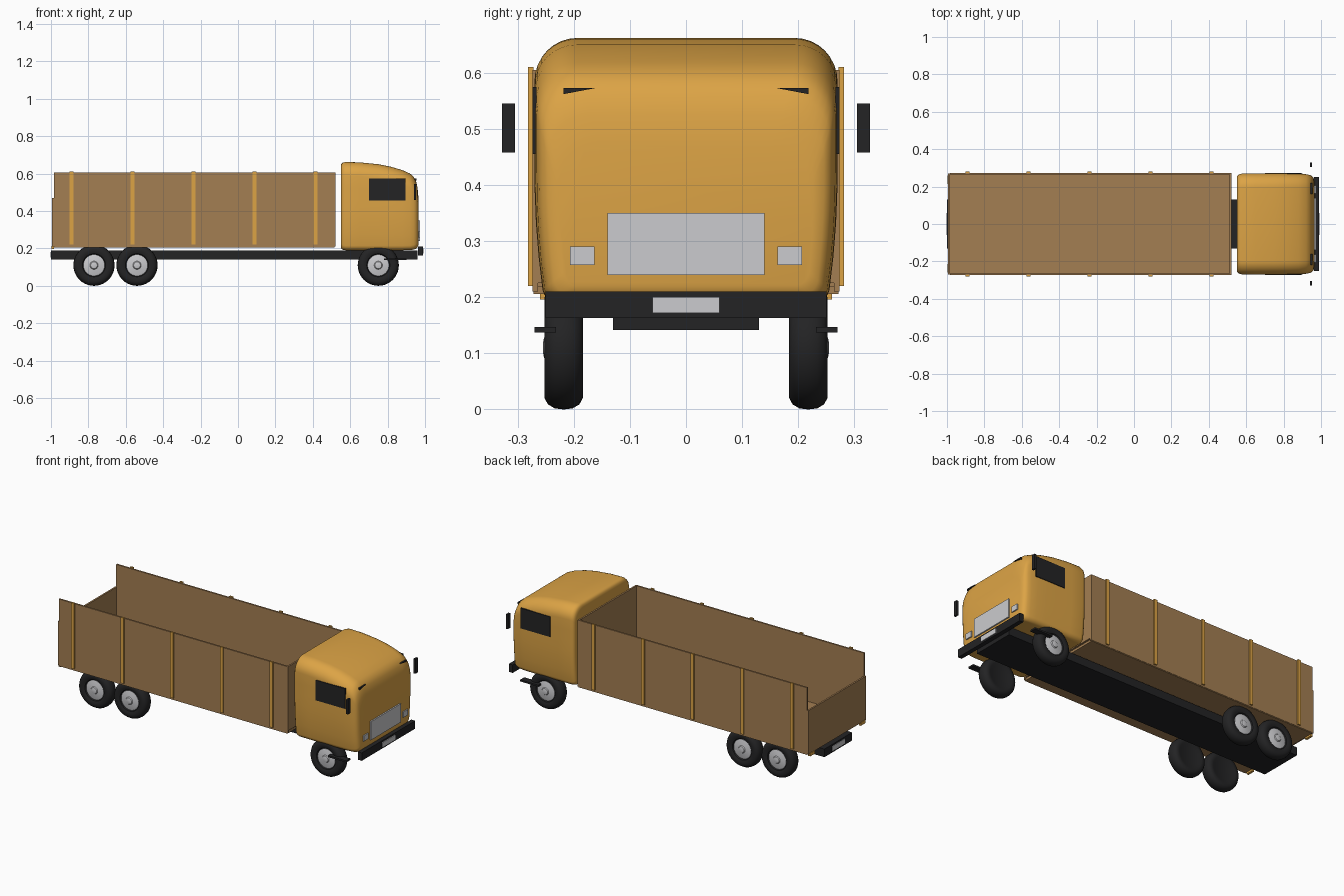
import bpy, bmesh, math

old = bpy.data.objects.get("Cube")
if old:
    bpy.data.objects.remove(old, do_unlink=True)


def material(name, rgb):
    m = bpy.data.materials.new(name)
    m.use_nodes = True
    color = (*rgb, 1)
    m.diffuse_color = color
    m.node_tree.nodes["Principled BSDF"].inputs["Base Color"].default_value = color
    return m


ORANGE = material("amber paint", (0.72, 0.37, 0.06))
WOOD = material("brown wood", (0.37, 0.21, 0.085))
BLACK = material("black", (0.017, 0.017, 0.018))
GREY = material("light grey metal", (0.6, 0.6, 0.62))


def finish(name, bm, mat, smooth=None):
    bmesh.ops.recalc_face_normals(bm, faces=bm.faces)
    mesh = bpy.data.meshes.new(name)
    bm.to_mesh(mesh)
    bm.free()
    mesh.materials.append(mat)
    ob = bpy.data.objects.new(name, mesh)
    bpy.context.collection.objects.link(ob)
    if smooth:
        bpy.ops.object.select_all(action='DESELECT')
        ob.select_set(True)
        bpy.context.view_layer.objects.active = ob
        bpy.ops.object.shade_smooth_by_angle(angle=math.radians(smooth))
    return ob


def box(name, mat, x, y, z):
    """Box from (low, high) ranges along each axis."""
    bm = bmesh.new()
    bmesh.ops.create_cube(bm, size=1)
    for v in bm.verts:
        for i, (lo, hi) in enumerate((x, y, z)):
            v.co[i] = lo if v.co[i] < 0 else hi
    return finish(name, bm, mat)


def pair(name, mat, x, y, z):
    """Matching boxes on the left and right sides."""
    box("left_" + name, mat, x, y, z)
    box("right_" + name, mat, x, (-y[1], -y[0]), z)


def loft(name, mat, rings, smooth):
    """Skin closed rings of points, capping both ends."""
    bm = bmesh.new()
    rows = [[bm.verts.new(p) for p in ring] for ring in rings]
    n = len(rows[0])
    for a, b in zip(rows, rows[1:]):
        for i in range(n):
            bm.faces.new((a[i], a[(i + 1) % n], b[(i + 1) % n], b[i]))
    bm.faces.new(rows[0])
    bm.faces.new(rows[-1])
    return finish(name, bm, mat, smooth)


def cab_ring(x, w, zb, zt):
    """Rounded cab cross-section, tucked in towards the sill."""
    pts = []
    corners = ((1, zt, 0.075, 0), (-1, zt, 0.075, 90),
               (-1, zb, 0.025, 180), (1, zb, 0.025, 270))
    for side, z, r, start in corners:
        cz = z - r if z == zt else z + r
        for k in range(9):
            a = math.radians(start + k * 11.25)
            pts.append([side * (w - r) + r * math.cos(a), cz + r * math.sin(a)])
        # extra points down the left-hand and right-hand sides
        if start in (90, 270):
            y0, z0 = pts[-1]
            z1 = zb + 0.025 if start == 90 else zt - 0.075
            pts += [[y0, z0 + (z1 - z0) * k / 6] for k in range(1, 6)]
    for p in pts:
        p[0] *= 1 - 0.06 * (max(0, 0.42 - p[1]) / 0.22) ** 2
    return [(x, y, z) for y, z in pts]


# Cab shell
stations = (
    (0.55, 0.247, 0.215, 0.635), (0.552, 0.257, 0.2, 0.65),
    (0.56, 0.265, 0.193, 0.659), (0.575, 0.269, 0.19, 0.662),
    (0.65, 0.27, 0.19, 0.66), (0.75, 0.27, 0.19, 0.65),
    (0.82, 0.27, 0.19, 0.636), (0.88, 0.269, 0.19, 0.618),
    (0.92, 0.266, 0.191, 0.6), (0.94, 0.262, 0.194, 0.582),
    (0.952, 0.256, 0.198, 0.56), (0.96, 0.246, 0.206, 0.525),
    (0.965, 0.228, 0.22, 0.47))
loft("cab", ORANGE, [cab_ring(*s) for s in stations], 50)

# Cab fittings
pair("side_window", BLACK, (0.70, 0.895), (0.266, 0.274), (0.455, 0.575))
pair("mirror", BLACK, (0.94, 0.952), (0.305, 0.328), (0.458, 0.545))
pair("headlight", GREY, (0.962, 0.972), (0.163, 0.207), (0.257, 0.29))
pair("step", BLACK, (0.78, 0.90), (0.232, 0.27), (0.137, 0.147))
box("grille", GREY, (0.962, 0.973), (-0.14, 0.14), (0.24, 0.35))
for s, label in ((1, "left"), (-1, "right")):
    wedge = ((0.16, 0.573), (0.218, 0.573), (0.218, 0.562))
    loft(label + "_windscreen_corner", BLACK,
         [[(x, s * y, z) for y, z in wedge] for x in (0.945, 0.954)], None)

# Chassis, bumper and number plates
box("chassis", BLACK, (-1.0, 0.96), (-0.13, 0.13), (0.142, 0.19))
box("front_bumper", BLACK, (0.963, 0.988), (-0.25, 0.25), (0.163, 0.21))
box("front_plate", GREY, (0.987, 0.992), (-0.06, 0.06), (0.172, 0.2))
box("rear_plate", GREY, (-1.003, -0.999), (-0.06, 0.06), (0.152, 0.18))

# Open cargo bed
box("bed_floor", WOOD, (-0.985, 0.515), (-0.272, 0.272), (0.206, 0.22))
pair("bed_side", WOOD, (-0.985, 0.52), (0.264, 0.274), (0.21, 0.605))
box("bed_front", WOOD, (0.51, 0.52), (-0.27, 0.27), (0.225, 0.605))
box("tailgate", WOOD, (-0.994, -0.984), (-0.27, 0.27), (0.21, 0.47))
pair("tail_marker", ORANGE, (-0.998, -0.984), (0.215, 0.26), (0.196, 0.214))
for i in range(5):
    x = -0.89 + i * 0.326
    pair("stake_%d" % (i + 1), ORANGE, (x - 0.01, x + 0.01), (0.272, 0.282), (0.22, 0.61))


def lathe(name, mat, profile, x, s, steps=40):
    """Spin (radius, y) points around a wheel axle."""
    rings = []
    for r, y in profile:
        ring = []
        for k in range(steps):
            a = math.tau * k / steps
            ring.append((x + r * math.cos(a), s * y, 0.11 + r * math.sin(a)))
        rings.append(ring)
    loft(name, mat, rings, 35)


# Wheels: rounded tyre with a dished hub on the outer side
tyre = ((0.06, 0.19), (0.075, 0.184), (0.09, 0.184), (0.101, 0.19), (0.108, 0.202),
        (0.11, 0.218), (0.108, 0.234), (0.101, 0.246), (0.09, 0.252),
        (0.075, 0.252), (0.062, 0.247), (0.056, 0.238))
hub = ((0.057, 0.23), (0.057, 0.242), (0.05, 0.244), (0.022, 0.248),
       (0.018, 0.253), (0.008, 0.255))
for x, axle in ((-0.77, "rear"), (-0.54, "middle"), (0.75, "front")):
    for s, side in ((1, "left"), (-1, "right")):
        lathe("%s_%s_tyre" % (axle, side), BLACK, tyre, x, s)
        lathe("%s_%s_hub" % (axle, side), GREY, hub, x, s)
